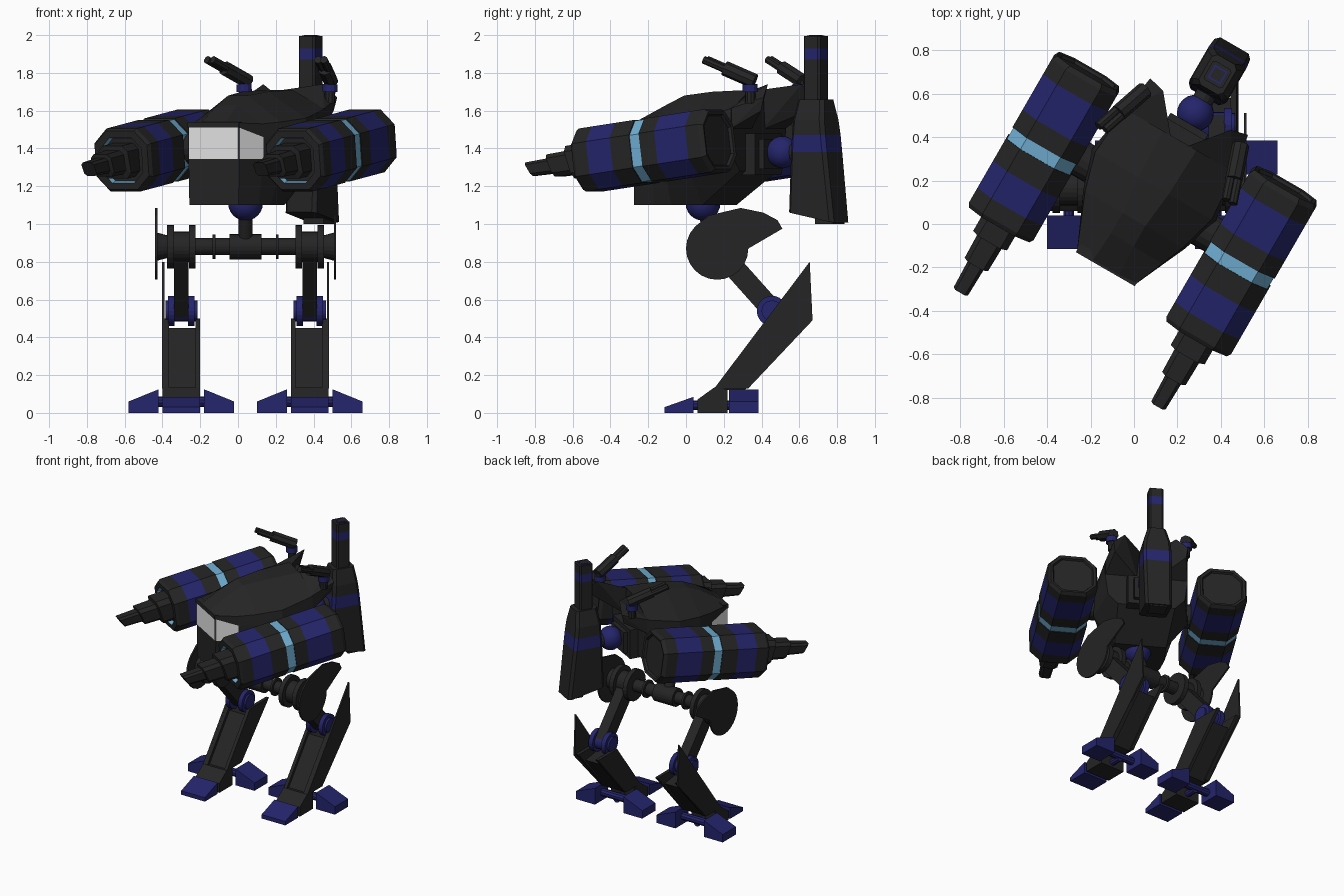
import bpy, bmesh, math
from mathutils import Matrix, Vector

if "Cube" in bpy.data.objects:
    bpy.data.objects.remove(bpy.data.objects["Cube"])


def material(name, rgb):
    m = bpy.data.materials.new(name)
    m.diffuse_color = (*rgb, 1)
    m.use_nodes = True
    m.node_tree.nodes["Principled BSDF"].inputs["Base Color"].default_value = m.diffuse_color
    return m


DARK, BLUE, CYAN, WHITE = 0, 1, 2, 3
MATS = [material("charcoal", (0.018, 0.018, 0.018)), material("navy", (0.018, 0.018, 0.15)),
        material("sky_blue", (0.16, 0.42, 0.64)), material("white", (0.8, 0.8, 0.8))]
LEGS = Matrix.Translation((0.04, 0, 0))
# The upper body is turned 30 degrees on its waist ball
BODY = Matrix.Translation((0.04, 0.09, 0)) @ Matrix.Rotation(math.radians(-30), 4, 'Z')


def finish(name, bm, mat, frame, smooth=False):
    bmesh.ops.recalc_face_normals(bm, faces=bm.faces[:])
    me = bpy.data.meshes.new(name)
    for f in bm.faces:
        f.smooth = smooth
        if mat is not None:
            f.material_index = mat
    bm.to_mesh(me)
    bm.free()
    for m in MATS:
        me.materials.append(m)
    ob = bpy.data.objects.new(name, me)
    ob.matrix_world = frame
    bpy.context.collection.objects.link(ob)
    return ob


def loft(name, rings, mats, frame, cap=DARK):
    bm = bmesh.new()
    vs = [[bm.verts.new(p) for p in r] for r in rings]
    n = len(rings[0])
    for i, m in enumerate(mats):
        for j in range(n):
            k = (j + 1) % n
            bm.faces.new((vs[i][j], vs[i][k], vs[i + 1][k], vs[i + 1][j])).material_index = m
    for r in (vs[0], vs[-1]):
        bm.faces.new(r).material_index = cap
    return finish(name, bm, None, frame)


def hull(name, pts, mat, frame):
    bm = bmesh.new()
    for p in pts:
        bm.verts.new(p)
    bmesh.ops.convex_hull(bm, input=bm.verts[:])
    bmesh.ops.dissolve_limit(bm, angle_limit=0.01, verts=bm.verts[:], edges=bm.edges[:])
    return finish(name, bm, mat, frame)


def box(name, x, y, z, mat, frame):
    return hull(name, [(a, b, c) for a in x for b in y for c in z], mat, frame)


def plate(name, yz, x0, x1, mat, frame):
    return loft(name, [[(x, y, z) for y, z in yz] for x in (x0, x1)], [mat], frame, mat)


def rod(name, p, q, r, mat, frame, seg=20, r2=None):
    p, q = Vector(p), Vector(q)
    d = q - p
    bm = bmesh.new()
    bmesh.ops.create_cone(bm, cap_ends=True, segments=seg, radius1=r, radius2=r if r2 is None else r2,
                          depth=d.length, matrix=Matrix.Translation((p + q) / 2) @ d.to_track_quat('Z', 'Y').to_matrix().to_4x4())
    return finish(name, bm, mat, frame)


def ball(name, p, r, mat, frame):
    bm = bmesh.new()
    bmesh.ops.create_uvsphere(bm, u_segments=20, v_segments=12, radius=r, matrix=Matrix.Translation(p))
    return finish(name, bm, mat, frame, True)


def octagon(a, b, c):
    return [(a, c - b), (a, b - c), (a - c, b), (c - a, b), (-a, b - c), (-a, c - b), (c - a, -b), (a - c, -b)]


# Torso: half sections from belly to roof, mirrored
sections = [
    (-0.335, [(.15, 1.10), (.155, 1.345), (.155, 1.51), (.155, 1.535), (.07, 1.54)]),
    (-0.19, [(.19, 1.10), (.22, 1.345), (.22, 1.46), (.215, 1.53), (.06, 1.63)]),
    (-0.08, [(.20, 1.10), (.27, 1.32), (.27, 1.46), (.26, 1.54), (.06, 1.68)]),
    (0.10, [(.18, 1.10), (.33, 1.30), (.33, 1.45), (.31, 1.56), (.08, 1.70)]),
    (0.34, [(.20, 1.28), (.27, 1.35), (.29, 1.50), (.29, 1.61), (.09, 1.71)])]
rings = [[(u, v, z) for u, z in h] + [(-u, v, z) for u, z in reversed(h)] for v, h in sections]
torso = loft("torso", rings, [DARK] * 4, BODY)
# Cockpit window: front pane and the two side panes between the sill and brow rings
for f in torso.data.polygons:
    c = f.center
    if len(f.vertices) == 4 and c.y < -0.25 and 1.38 < c.z < 1.49:
        f.material_index = WHITE
box("cockpit_front_window", (-.15, .15), (-.341, -.334), (1.345, 1.51), WHITE, BODY)
box("cockpit_brow", (-.157, .157), (-.344, -.30), (1.51, 1.54), DARK, BODY)

for s, side in ((-1, "left"), (1, "right")):
    # Rear shoulder horn
    hull(side + "_rear_horn", [(s * u, v, z) for u, v, z in (
        (.04, .33, 1.71), (.06, .33, 1.5), (.29, .33, 1.61), (.29, .33, 1.5),
        (.18, .50, 1.74), (.26, .52, 1.67), (.25, .50, 1.6))], DARK, BODY)

    # Small twin cannon on the horn
    a, d = Vector((s * .265, .43, 1.77)), Vector((s * .075, -.22, .10))
    rod(side + "_turret_post", (s * .26, .44, 1.64), (s * .265, .44, 1.76), .028, DARK, BODY, 10)
    rod(side + "_turret_collar", (s * .262, .44, 1.70), (s * .263, .44, 1.74), .04, BLUE, BODY, 12)
    rod(side + "_turret_body", a - d * .15, a + d * .55, .04, DARK, BODY, 8)
    for k in (-1, 1):
        o = Vector((k * .018, 0, 0))
        rod(side + "_turret_barrel", a + d * .5 + o, a + d + o, .021, DARK, BODY, 8)

    # Large striped arm cannon, nose tipped down
    arm = BODY @ Matrix.Translation((s * .525, 0, 1.39)) @ Matrix.Rotation(math.radians(7.6), 4, 'X')
    steps = [(.39, .78), (.405, .82), (.41, .92), (.385, 1), (.305, 1), (.115, 1), (.02, 1), (.02, .97), (-.04, .97),
             (-.04, 1), (-.16, 1), (-.305, 1), (-.385, 1), (-.405, .93), (-.405, .72), (-.375, .68), (-.375, .62)]
    colours = [DARK, DARK, DARK, DARK, BLUE, DARK, DARK, CYAN, DARK, DARK, BLUE, DARK, DARK, DARK, CYAN, DARK]
    rings = [[(x * k, v, z * k) for x, z in octagon(.172, .168, .08)] for v, k in steps]
    loft(side + "_arm_cannon", rings, colours, arm)
    rings = [[(x, v - (z * t), z) for x, z in octagon(r, r, r * .35)]
             for v, r, t in ((-.36, .09, 0), (-.48, .09, .2), (-.485, .065, .2), (-.61, .062, .3),
                             (-.615, .042, .3), (-.755, .038, .5))]
    loft(side + "_cannon_barrel", rings, [DARK] * 5, arm)
    rod(side + "_arm_axle", (s * .2, .04, 1.40), (s * .38, .04, 1.40), .085, DARK, BODY, 16)

# Rear stack mount
box("rear_mount", (-.14, .14), (.32, .40), (1.26, 1.48), DARK, BODY)
box("rear_mount_plate", (-.10, .10), (.39, .43), (1.29, 1.45), DARK, BODY)
ball("rear_joint", (0, .485, 1.38), .085, BLUE, BODY)
rod("rear_joint_link", (0, .42, 1.38), (0, .62, 1.38), .05, DARK, BODY, 14)

# Rear stack: tapered housing with stripe, then a square chimney
rings = []
for z, hu, v0, v1 in ((1.05, .095, .57, .845), (1.38, .10, .585, .805), (1.47, .10, .59, .795),
                      (1.55, .095, .595, .785), (1.66, .065, .61, .77)):
    m, h = (v0 + v1) / 2, (v1 - v0) / 2
    rings.append([(x, m + y, z - (.2 * y + .015 if z < 1.1 else 0)) for x, y in octagon(hu, h, .02)])
loft("rear_stack_housing", rings, [DARK, BLUE, DARK, DARK], BODY)
box("rear_stack_foot", (-.06, .06), (.72, .83), (1.0, 1.08), DARK, BODY)
rings = [[(x, .69 + y, z) for x, y in octagon(.05, .05, .01)] for z in (1.6, 1.87, 1.93, 1.994)]
loft("rear_stack_chimney", rings, [DARK, BLUE, DARK], BODY)
box("chimney_rim", (-.034, .034), (.656, .724), (1.99, 1.997), BLUE, BODY)
box("chimney_mouth", (-.026, .026), (.664, .716), (1.99, 2.0), DARK, BODY)

# Waist and hip axle
HY, HZ = .165, .88
ball("waist_ball", (0, .09, 1.11), .092, BLUE, LEGS)
rod("waist_neck", (0, HY, HZ), (0, .09, 1.08), .037, DARK, LEGS)
rod("hip_hub", (-.085, HY, HZ), (.085, HY, HZ), .067, DARK, LEGS)
rod("hip_axle", (-.47, HY, HZ), (.47, HY, HZ), .045, DARK, LEGS)

# Outlines (y, z) of the side shield and shin
shield = [(HY + .165 * math.cos(t), .87 + .165 * math.sin(t))
          for t in (math.radians(135 + i * 15) for i in range(16))]
shield += [(.51, .975), (.485, 1.02), (.41, 1.06), (.29, 1.085), (.12, 1.045)]
outer_shin = [(.15, .13), (.655, .80), (.67, .49), (.33, .13)]
inner_shin = [(.15, .13), (.43, .50), (.66, .50), (.33, .13)]

for s, side in ((-1, "left"), (1, "right")):
    def X(x):
        return s * (.34 + x)

    # Hip rings, flared hub and shield
    for x0, x1, r in ((-.18, -.165, .065), (-.075, -.04, .115), (-.04, .04, .08), (.04, .075, .115)):
        rod(side + "_hip_ring", (X(x0), HY, HZ), (X(x1), HY, HZ), r, DARK, LEGS, 24)
    rod(side + "_hip_flare", (X(.075), HY, HZ), (X(.13), HY, HZ), .06, DARK, LEGS, 20, .075)
    plate(side + "_hip_shield", shield, X(.127), X(.139), DARK, LEGS)

    # Thigh and knee
    d = Vector((0, .65, .76)) * .055
    hull(side + "_thigh", [(X(x), y + k * .042, z + k * .036) for x in (-.038, .038)
                           for y, z in ((HY, .87), (.46, .54)) for k in (-1, 1)], DARK, LEGS)
    rod(side + "_knee_pin", (X(-.06), .46, .54), (X(.06), .46, .54), .055, BLUE, LEGS)
    for x0, x1, r in ((.035, .07, .08), (-.07, -.035, .08), (.07, .085, .055), (-.085, -.07, .055)):
        rod(side + "_knee_disc", (X(x0), .455, .54), (X(x1), .455, .54), r, BLUE, LEGS, 24)

    # Shin: spiked outer plate, lower inner plate, core
    plate(side + "_shin_outer_plate", outer_shin, X(.09), X(.102), DARK, LEGS)
    plate(side + "_shin_inner_plate", inner_shin, X(-.10), X(-.075), DARK, LEGS)
    plate(side + "_shin_outer_block", inner_shin, X(.065), X(.095), DARK, LEGS)
    plate(side + "_shin_core", [(.17, .12), (.42, .45), (.58, .43), (.31, .12)], X(-.08), X(.08), DARK, LEGS)

    # Foot: ankle block, front toe, two side toes on a crossbar
    plate(side + "_ankle", [(.06, 0), (.06, .07), (.15, .135), (.22, .125), (.22, 0)], X(-.10), X(.10), DARK, LEGS)
    plate(side + "_front_toe", [(-.115, 0), (-.115, .03), (.04, .085), (.04, 0)], X(-.10), X(.10), BLUE, LEGS)
    rod(side + "_toe_link", (X(0), .02, .04), (X(0), .30, .04), .025, BLUE, LEGS, 10)
    rod(side + "_toe_crossbar", (X(-.15), .29, .06), (X(.15), .29, .06), .028, BLUE, LEGS, 10)
    for k in (-1, 1):
        hull(side + "_side_toe", [(X(k * x), y, z) for y in (.227, .385)
                                  for x, z in ((.12, 0), (.12, .125), (.28, .06), (.28, 0))], BLUE, LEGS)
